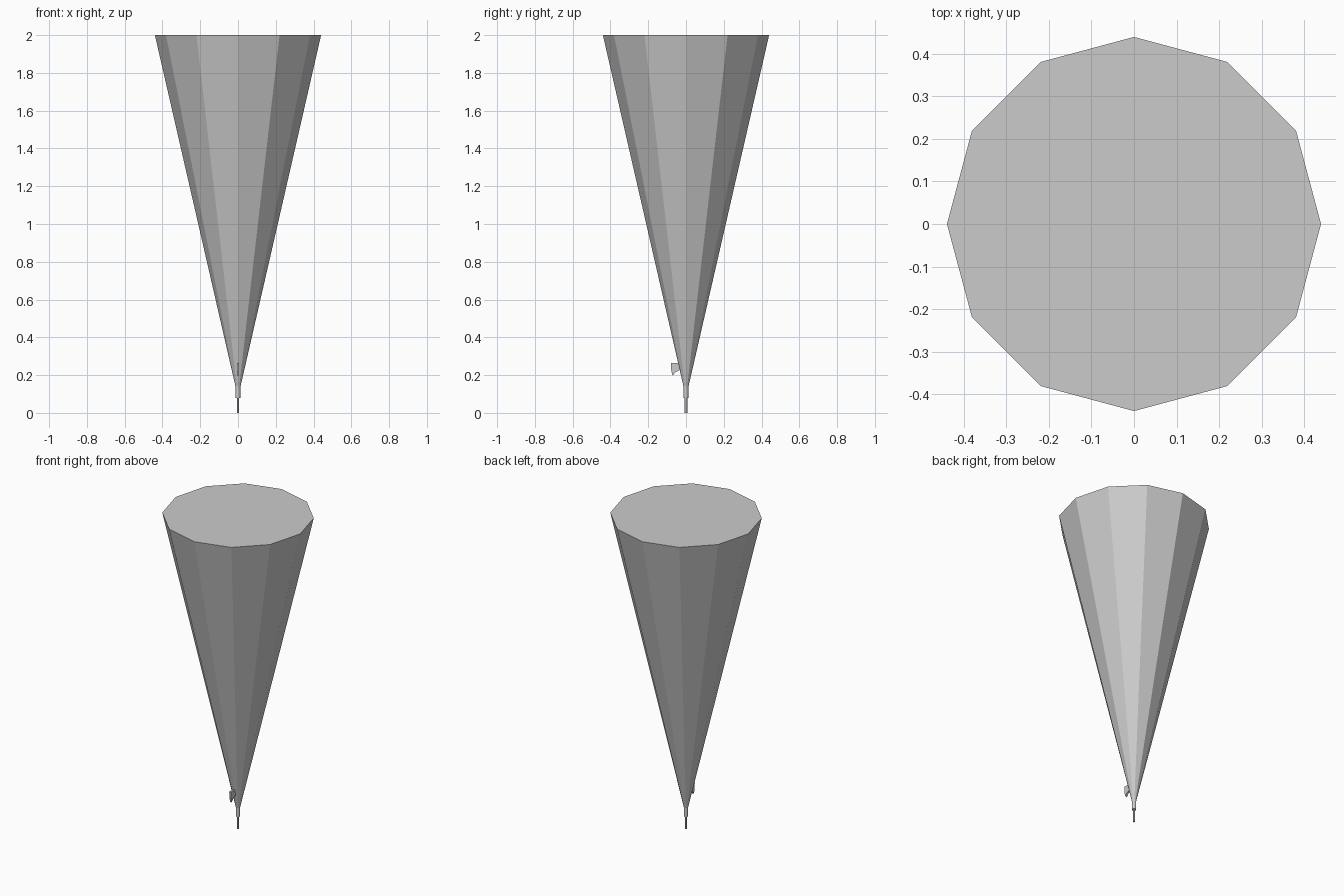
import bpy, bmesh, math

if "Cube" in bpy.data.objects:
    bpy.data.objects.remove(bpy.data.objects["Cube"])


def frustum(name, sides, rings):
    # closed lathe from (rx, ry, z) rings; corners lie on the axes
    bm = bmesh.new()
    loops = [[bm.verts.new((rx * math.cos(2 * math.pi * i / sides),
                            ry * math.sin(2 * math.pi * i / sides), z))
              for i in range(sides)] for rx, ry, z in rings]
    for a, b in zip(loops, loops[1:]):
        for i in range(sides):
            j = (i + 1) % sides
            bm.faces.new((a[i], a[j], b[j], b[i]))
    bm.faces.new(loops[0][::-1])
    bm.faces.new(loops[-1])
    return finish(name, bm)


def plate(name, profile, half):
    # (y, z) outline extruded along x
    bm = bmesh.new()
    face = bm.faces.new([bm.verts.new((-half, y, z)) for y, z in profile])
    ext = bmesh.ops.extrude_face_region(bm, geom=[face])
    verts = [g for g in ext["geom"] if isinstance(g, bmesh.types.BMVert)]
    bmesh.ops.translate(bm, verts=verts, vec=(2 * half, 0, 0))
    return finish(name, bm)


def finish(name, bm):
    bmesh.ops.recalc_face_normals(bm, faces=bm.faces)
    mesh = bpy.data.meshes.new(name)
    bm.to_mesh(mesh)
    bm.free()
    obj = bpy.data.objects.new(name, mesh)
    bpy.context.collection.objects.link(obj)
    return obj


# large twelve-sided cone, capped on top
frustum("cone_body", 12, [(0.011, 0.011, 0.13), (0.44, 0.44, 2.0)])

# collar at the narrow end
frustum("collar", 12, [(0.013, 0.013, 0.08), (0.013, 0.013, 0.14)])

# thin stem reaching the ground
frustum("stem", 8, [(0.006, 0.008, 0.0), (0.006, 0.008, 0.085)])

# small fin on the front
plate("front_fin", [(-0.08, 0.265), (-0.078, 0.225), (-0.071, 0.197),
                    (-0.057, 0.215), (-0.03, 0.228), (-0.036, 0.265)], 0.006)
